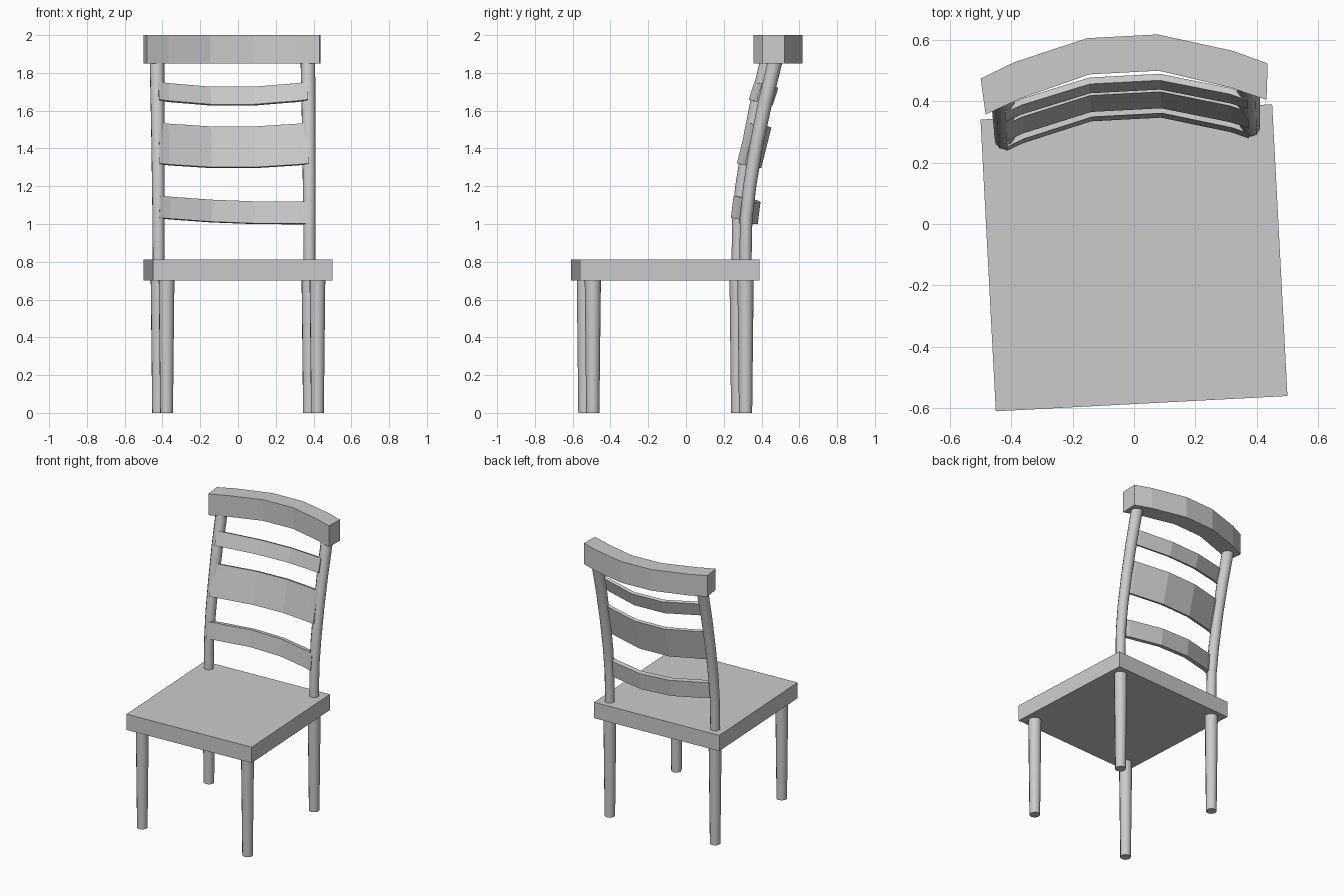
import bpy, bmesh
from math import radians, cos, sin, pi
from mathutils import Matrix, Vector

cube = bpy.data.objects.get("Cube")
if cube:
    bpy.data.objects.remove(cube, do_unlink=True)

grey = bpy.data.materials.new("plain_grey")
grey.use_nodes = True
grey.diffuse_color = (0.6, 0.6, 0.6, 1)
grey.node_tree.nodes["Principled BSDF"].inputs["Base Color"].default_value = (0.6, 0.6, 0.6, 1)

# The whole chair stands slightly turned
TURN = Matrix.Translation((0, -0.11, 0)) @ Matrix.Rotation(radians(3), 4, 'Z')


def finish(bm, name, smooth=False):
    bm.transform(TURN)
    bmesh.ops.recalc_face_normals(bm, faces=bm.faces)
    mesh = bpy.data.meshes.new(name)
    bm.to_mesh(mesh)
    bm.free()
    mesh.materials.append(grey)
    obj = bpy.data.objects.new(name, mesh)
    bpy.context.collection.objects.link(obj)
    if smooth:
        bpy.ops.object.select_all(action='DESELECT')
        obj.select_set(True)
        bpy.context.view_layer.objects.active = obj
        bpy.ops.object.shade_smooth_by_angle(angle=radians(40))
    return obj


def loft(rings, name, smooth=False):
    """Skin a list of closed rings and cap both ends."""
    bm = bmesh.new()
    loops = [[bm.verts.new(p) for p in ring] for ring in rings]
    for a, b in zip(loops, loops[1:]):
        for i in range(len(a)):
            j = (i + 1) % len(a)
            bm.faces.new((a[i], a[j], b[j], b[i]))
    bm.faces.new(loops[0][::-1])
    bm.faces.new(loops[-1])
    return finish(bm, name, smooth)


def tube(x, stations, name, sides=10):
    """Round post through (y, z, radius) stations."""
    rings = [[(x + r * cos(2 * pi * (i + .5) / sides), y + r * sin(2 * pi * (i + .5) / sides), z)
              for i in range(sides)] for y, z, r in stations]
    return loft(rings, name, smooth=True)


def bowed_board(back, front, height, centre, tilt, roll, name):
    """Board with bowed plan; half plans are (x, y) from middle to end."""
    def full(half):
        return [(-x, y) for x, y in reversed(half)] + list(half)
    place = (Matrix.Translation(centre) @ Matrix.Rotation(radians(roll), 4, 'Y')
             @ Matrix.Rotation(radians(-tilt), 4, 'X'))
    h = height / 2
    rings = []
    for (bx, by), (fx, fy) in zip(full(back), full(front)):
        ring = [(bx, by, -h), (bx, by, h), (fx, fy, h), (fx, fy, -h)]
        rings.append([place @ Vector(p) for p in ring])
    return loft(rings, name)


# Seat slab
bm = bmesh.new()
bmesh.ops.create_cube(bm, size=1, matrix=Matrix.Translation((0, 0, 0.757))
                      @ Matrix.Diagonal((0.951, 0.951, 0.112, 1)))
finish(bm, "seat")

# Tapered legs and leaning back posts
for side, x in (("left", 0.4), ("right", -0.4)):
    for end, y in (("front", -0.405), ("back", 0.405)):
        tube(x, [(y, 0, 0.035), (y, 0.705, 0.043)], f"{end}_{side}_leg")
    tube(x, [(0.405, 0.81, 0.032), (0.408, 1.02, 0.033), (0.427, 1.2, 0.035),
             (0.463, 1.42, 0.036), (0.508, 1.64, 0.038), (0.564, 1.87, 0.04)],
         f"back_{side}_post")

# Bowed top rail
bowed_board([(0.115, 0.722), (0.356, 0.656), (0.468, 0.609)],
            [(0.113, 0.604), (0.34, 0.538), (0.458, 0.491)],
            0.15, (0, 0, 1.925), 0, 0, "top_rail")

# Bowed slats: height, thickness, depth, centre height, tilt, roll
for name, h, t, y, z, tilt, roll in (
        ("lower_slat", 0.117, 0.034, 0.475, 1.064, 7, 2.2),
        ("middle_slat", 0.222, 0.022, 0.519, 1.406, 14, 0),
        ("upper_slat", 0.098, 0.022, 0.568, 1.677, 18, 0)):
    plan = [(0.114, 0), (0.34, -0.06), (0.395, -0.083)]
    bowed_board([(px, py + t / 2) for px, py in plan],
                [(px, py - t / 2) for px, py in plan],
                h, (0, y, z), tilt, roll, name)
